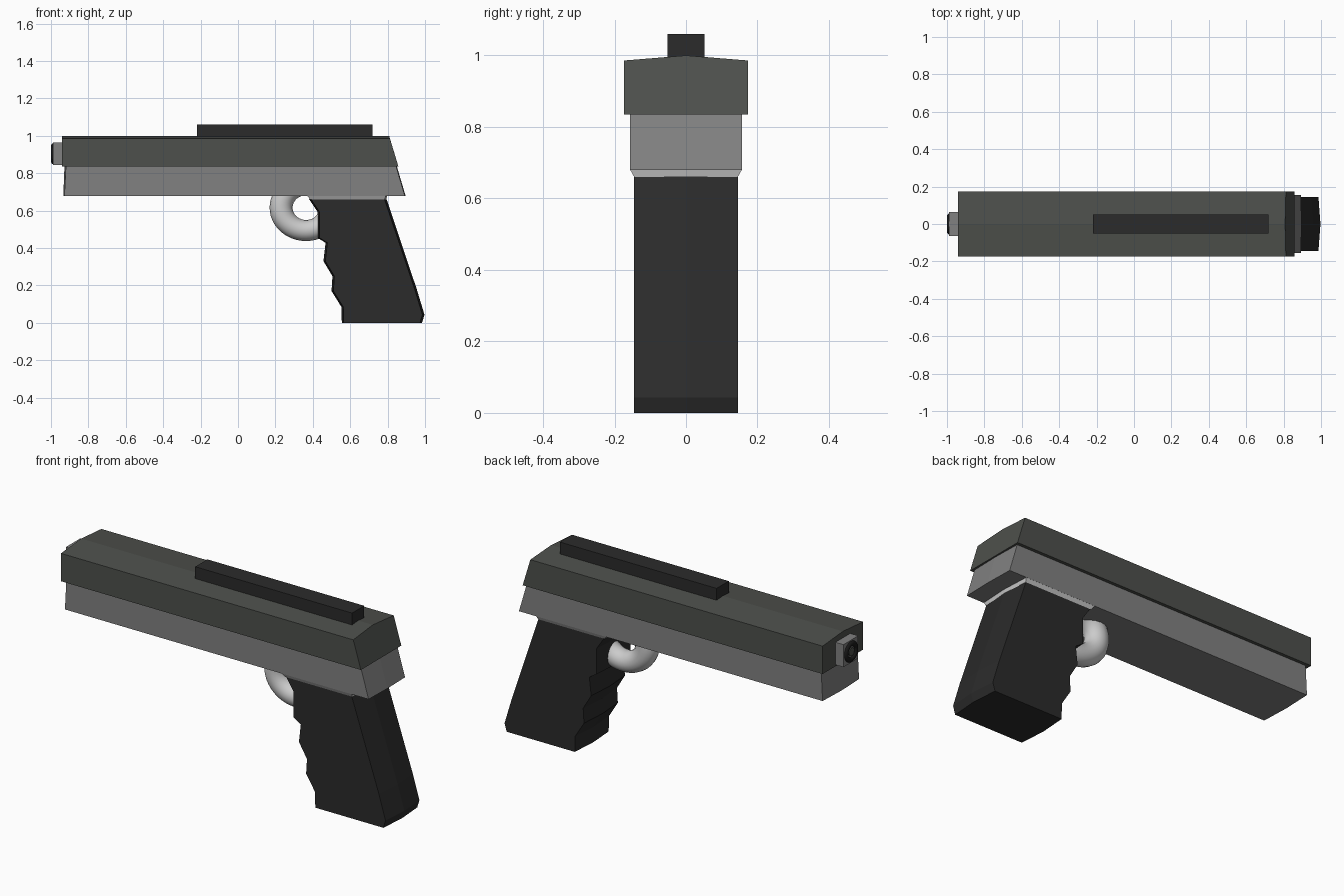
import bpy, bmesh, math

if "Cube" in bpy.data.objects:
    bpy.data.objects.remove(bpy.data.objects["Cube"])


def paint(obj, name, rgb):
    mat = bpy.data.materials.get(name) or bpy.data.materials.new(name)
    mat.diffuse_color = (*rgb, 1)
    mat.use_nodes = True
    mat.node_tree.nodes["Principled BSDF"].inputs["Base Color"].default_value = mat.diffuse_color
    obj.data.materials.append(mat)


def loft(name, rings):
    """Skin a list of equal-length point rings and cap both ends."""
    bm = bmesh.new()
    rows = [[bm.verts.new(p) for p in r] for r in rings]
    n = len(rows[0])
    for a, b in zip(rows, rows[1:]):
        for i in range(n):
            j = (i + 1) % n
            bm.faces.new((a[i], a[j], b[j], b[i]))
    bm.faces.new(rows[0])
    bm.faces.new(rows[-1])
    bmesh.ops.recalc_face_normals(bm, faces=bm.faces)
    mesh = bpy.data.meshes.new(name)
    bm.to_mesh(mesh)
    bm.free()
    obj = bpy.data.objects.new(name, mesh)
    bpy.context.collection.objects.link(obj)
    return obj


def ridged(name, side, centre, half):
    """Side profile at both flanks, centre profile on the ridge (x, z points)."""
    return loft(name, [[(x, y, z) for x, z in prof]
                       for y, prof in ((-half, side), (0, centre), (half, side))])


def box(name, x0, x1, half, z0, z1):
    prof = [(x0, z0), (x1, z0), (x1, z1), (x0, z1)]
    return loft(name, [[(x, y, z) for x, z in prof] for y in (-half, half)])


SLIDE, FRAME, DARK, BLACK = (.075, .08, .072), (.22, .22, .22), (.024, .024, .024), (.01, .01, .01)

# Slide with shallow roof
slide = ridged("slide",
               [(-.94, .835), (.858, .835), (.812, .986), (-.94, .986)],
               [(-.94, .835), (.858, .835), (.808, 1.0), (-.94, 1.0)], .173)
paint(slide, "slide_grey", SLIDE)

# Lower frame
frame = ridged("frame",
               [(-.928, .679), (.892, .679), (.846, .835), (-.92, .835)],
               [(-.934, .679), (.896, .679), (.85, .835), (-.928, .835)], .156)
paint(frame, "frame_grey", FRAME)

# Raised rail on top
paint(box("top_rail", -.22, .72, .052, .975, 1.06), "dark", DARK)

# Grip: finger-grooved front strap, swept back strap
front = [(.38, .662), (.425, .594), (.425, .455), (.468, .428), (.457, .33),
         (.505, .25), (.5, .17), (.553, .085), (.555, 0)]
back = [(.984, 0), (.997, .043), (.957, .176), (.794, .662)]
grip = ridged("grip",
              [(x + .01, z) for x, z in front] + [(x - .011, z) for x, z in back],
              front + back, .145)
paint(grip, "dark", DARK)

# Tapered collar between frame and grip
collar = loft("grip_collar", [
    [(x0, -h, z), (x1, -h, z), (x1 + .008, 0, z), (x1, h, z), (x0, h, z)]
    for x0, x1, h, z in ((.385, .785, .145, .66), (.37, .79, .156, .68))])
paint(collar, "light_grey", (.6, .6, .6))

# Trigger guard ring
bpy.ops.mesh.primitive_torus_add(location=(.364, 0, .616), rotation=(math.pi / 2, 0, 0),
                                 major_segments=48, minor_segments=16,
                                 major_radius=.126, minor_radius=.058)
guard = bpy.context.object
guard.name = "trigger_guard"
guard.scale = (1.06, .97, 1.0)
bpy.ops.object.shade_smooth()
paint(guard, "light_grey", (.6, .6, .6))

# Muzzle block, black bore ring and inner plug
paint(box("muzzle_block", -.988, -.92, .063, .843, .965), "frame_grey", FRAME)
bpy.ops.mesh.primitive_torus_add(location=(-.986, 0, .904), rotation=(0, math.pi / 2, 0),
                                 major_segments=32, minor_segments=12,
                                 major_radius=.042, minor_radius=.014)
ring = bpy.context.object
ring.name = "muzzle_ring"
bpy.ops.object.shade_smooth()
paint(ring, "black", BLACK)
bpy.ops.mesh.primitive_cylinder_add(vertices=24, radius=.022, depth=.02,
                                    location=(-.984, 0, .904), rotation=(0, math.pi / 2, 0))
bpy.context.object.name = "muzzle_plug"
paint(bpy.context.object, "slide_grey", SLIDE)
